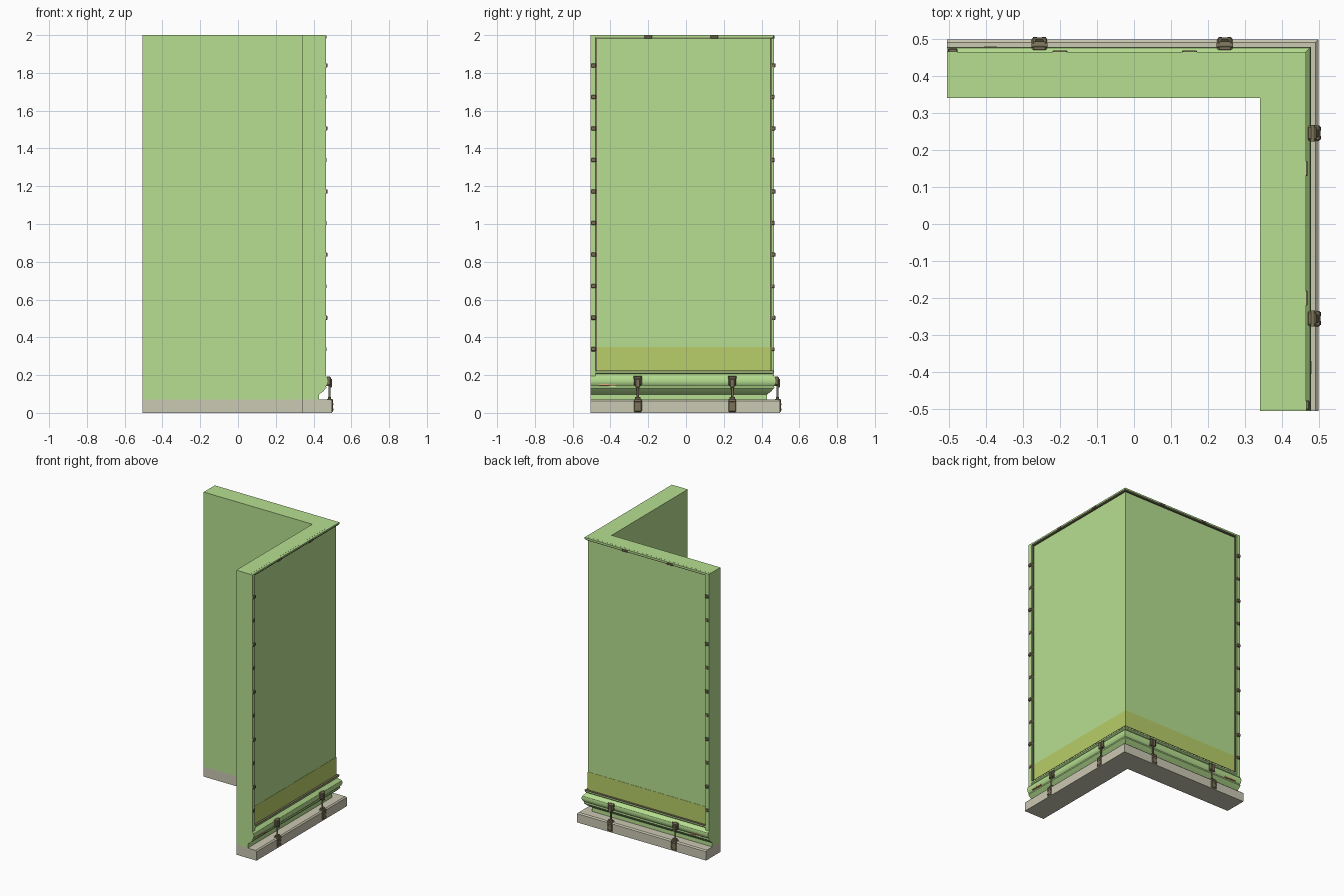
import bpy, bmesh
from math import pi
from mathutils import Matrix, Vector

if "Cube" in bpy.data.objects:
    bpy.data.objects.remove(bpy.data.objects["Cube"])


def mat(name, c):
    m = bpy.data.materials.new(name)
    m.diffuse_color = (*c, 1)
    m.use_nodes = True
    m.node_tree.nodes["Principled BSDF"].inputs["Base Color"].default_value = m.diffuse_color
    return m


GREEN = mat("green_panel", (0.47, 0.74, 0.28))
YELLOW = mat("yellow_band", (0.48, 0.62, 0.14))
STONE = mat("pale_base", (0.60, 0.58, 0.45))
METAL = mat("dark_metal", (0.20, 0.17, 0.10))
ORANGE = mat("orange_tag", (0.85, 0.38, 0.2))
END = -0.505


def finish(bm, name, material, smooth=False):
    bmesh.ops.recalc_face_normals(bm, faces=bm.faces)
    me = bpy.data.meshes.new(name)
    bm.to_mesh(me)
    bm.free()
    ob = bpy.data.objects.new(name, me)
    bpy.context.collection.objects.link(ob)
    me.materials.append(material)
    if smooth:
        bpy.ops.object.select_all(action='DESELECT')
        ob.select_set(True)
        bpy.context.view_layer.objects.active = ob
        bpy.ops.object.shade_smooth_by_angle(angle=0.6)
    return ob


def corner_sweep(name, profile, material, end=END, smooth=False):
    """Sweep an (outward, height) profile along both legs with a mitred corner."""
    bm = bmesh.new()
    rings = [[bm.verts.new(p) for p in pts] for pts in (
        [(end, o, z) for o, z in profile],
        [(o, o, z) for o, z in profile],
        [(o, end, z) for o, z in profile])]
    n = len(profile)
    for a, b in zip(rings, rings[1:]):
        for i in range(n):
            j = (i + 1) % n
            bm.faces.new((a[i], a[j], b[j], b[i]))
    bm.faces.new(rings[0])
    bm.faces.new(rings[2])
    return finish(bm, name, material, smooth)


def add_box(bm, o, t, z, bevel=0):
    lo, hi = Vector((o[0], t[0], z[0])), Vector((o[1], t[1], z[1]))
    m = Matrix.Translation((lo + hi) / 2) @ Matrix.Diagonal((*(hi - lo), 1))
    vs = bmesh.ops.create_cube(bm, size=1, matrix=m)["verts"]
    if bevel:
        es = list({e for v in vs for e in v.link_edges})
        bmesh.ops.bevel(bm, geom=es, offset=bevel, segments=1, affect='EDGES')


def add_rod(bm, pos, r, depth, rot=Matrix.Identity(4)):
    bmesh.ops.create_cone(bm, cap_ends=True, segments=12, radius1=r, radius2=r,
                          depth=depth, matrix=Matrix.Translation(pos) @ rot)


def both_legs(bm):
    """Copy the right leg's parts to the back leg by swapping x and y."""
    dup = bmesh.ops.duplicate(bm, geom=bm.verts[:] + bm.edges[:] + bm.faces[:])
    for v in dup["geom"]:
        if isinstance(v, bmesh.types.BMVert):
            v.co.x, v.co.y = v.co.y, v.co.x


def rect(o0, o1, z0, z1):
    return [(o0, z0), (o1, z0), (o1, z1), (o0, z1)]


# Base plinth
corner_sweep("base_plinth", [(0.34, 0), (0.498, 0), (0.498, 0.062),
                             (0.49, 0.07), (0.34, 0.07)], STONE)

# Lower skirt with a rounded ribbed moulding
corner_sweep("lower_moulding", [
    (0.34, 0.07), (0.43, 0.07), (0.43, 0.098), (0.452, 0.115), (0.468, 0.132),
    (0.466, 0.142), (0.474, 0.152), (0.478, 0.168), (0.475, 0.184),
    (0.463, 0.196), (0.455, 0.205), (0.463, 0.212), (0.463, 0.22),
    (0.34, 0.22)], GREEN, smooth=True)

# Main wall and coloured band above the skirt
corner_sweep("wall_panel", rect(0.34, 0.448, 0.22, 2.0), GREEN)
corner_sweep("yellow_band", rect(0.44, 0.4495, 0.221, 0.35), YELLOW, -0.476)

# Raised top rim and dark seams
corner_sweep("top_rim", rect(0.44, 0.464, 1.988, 1.9995), GREEN)
corner_sweep("top_seam", rect(0.44, 0.459, 1.981, 1.988), METAL, -0.476)
corner_sweep("skirt_seam", rect(0.44, 0.464, 0.22, 0.225), METAL, -0.476)

# End posts framing each panel
bm = bmesh.new()
add_box(bm, (0.44, 0.465), (END, -0.478), (0.15, 1.999))
both_legs(bm)
finish(bm, "end_posts", GREEN)
bm = bmesh.new()
add_box(bm, (0.44, 0.455), (-0.478, -0.472), (0.225, 1.985))
both_legs(bm)
finish(bm, "post_seams", METAL)

# Small clips up the end posts
bm = bmesh.new()
for i in range(11):
    z = 0.17 + i * 0.167
    d = 0.474 if i % 2 == 0 else 0.469
    add_box(bm, (0.45, d), (-0.502, -0.476), (z - 0.011, z + 0.011), 0.003)
for t in (-0.2, 0.15):
    add_box(bm, (0.45, 0.468), (t - 0.02, t + 0.02), (1.982, 1.998), 0.002)
both_legs(bm)
finish(bm, "post_clips", METAL)

# Bracket clamps: head on the moulding, rod, and foot on the base
bm = bmesh.new()
across = Matrix.Rotation(pi / 2, 4, 'X')
for t in (-0.255, 0.245):
    add_box(bm, (0.465, 0.492), (t - 0.021, t + 0.021), (0.145, 0.192), 0.006)
    add_box(bm, (0.488, 0.498), (t - 0.012, t + 0.012), (0.135, 0.18), 0.003)
    add_rod(bm, (0.482, t, 0.188), 0.006, 0.044, across)
    add_rod(bm, (0.484, t, 0.108), 0.006, 0.08)
    add_box(bm, (0.476, 0.493), (t - 0.015, t + 0.015), (0.068, 0.085), 0.003)
    add_box(bm, (0.47, 0.503), (t - 0.021, t + 0.021), (0.055, 0.074), 0.004)
    add_box(bm, (0.49, 0.502), (t - 0.021, t + 0.021), (0.006, 0.06), 0.003)
    for dt in (-0.012, 0.012):
        for z in (0.018, 0.046):
            add_rod(bm, (0.502, t + dt, z), 0.005, 0.006,
                    Matrix.Rotation(pi / 2, 4, 'Y'))
both_legs(bm)
finish(bm, "bracket_clamps", METAL, True)

# Small orange tags near the post foot
bm = bmesh.new()
add_box(bm, (0.46, 0.477), (-0.46, -0.41), (0.146, 0.152))
add_box(bm, (0.46, 0.479), (-0.405, -0.37), (0.143, 0.151))
both_legs(bm)
finish(bm, "orange_tags", ORANGE)
